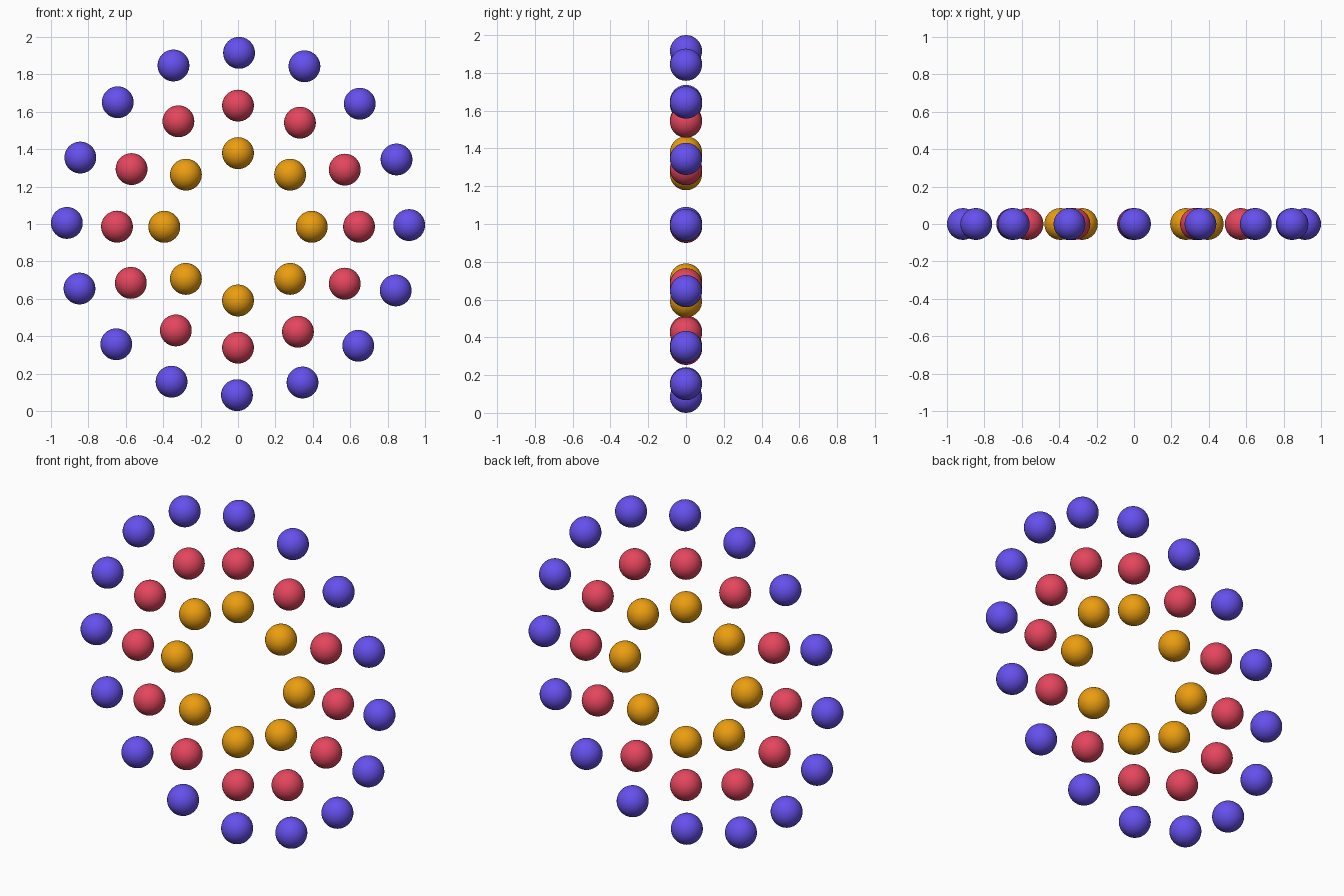
import bpy
from math import radians, cos, sin

if "Cube" in bpy.data.objects:
    bpy.data.objects.remove(bpy.data.objects["Cube"])

BALL_RADIUS = 0.085


def make_material(name, color):
    mat = bpy.data.materials.new(name)
    mat.diffuse_color = (*color, 1.0)
    mat.use_nodes = True
    mat.node_tree.nodes["Principled BSDF"].inputs["Base Color"].default_value = mat.diffuse_color
    return mat


def ball_ring(name, radius, center_z, angles, mat):
    """Upright ring of smooth balls in the xz plane."""
    for i, degrees in enumerate(angles):
        a = radians(degrees)
        bpy.ops.mesh.primitive_uv_sphere_add(
            segments=32, ring_count=20, radius=BALL_RADIUS,
            location=(radius * cos(a), 0, center_z + radius * sin(a)))
        ball = bpy.context.object
        ball.name = f"{name}_{i + 1:02d}"
        ball.data.materials.append(mat)
        bpy.ops.object.shade_smooth()


purple = make_material("purple", (0.13, 0.08, 0.85))
red = make_material("red", (0.78, 0.06, 0.11))
orange = make_material("orange", (0.83, 0.34, 0.005))

# Outer ring: 16 balls, turned very slightly clockwise
ball_ring("outer_ball", 0.915, 1.0, [i * 22.5 - 0.35 for i in range(16)], purple)

# Middle ring: 12 balls with slightly uneven spacing
middle_angles = [0, 28.1, 59.2, 90, 119.5, 151.6, 180, 207.7, 239.1, 270, 299.7, 331.9]
ball_ring("middle_ball", 0.647, 0.986, middle_angles, red)

# Inner ring: 8 evenly spaced balls
ball_ring("inner_ball", 0.394, 0.985, [i * 45 for i in range(8)], orange)
